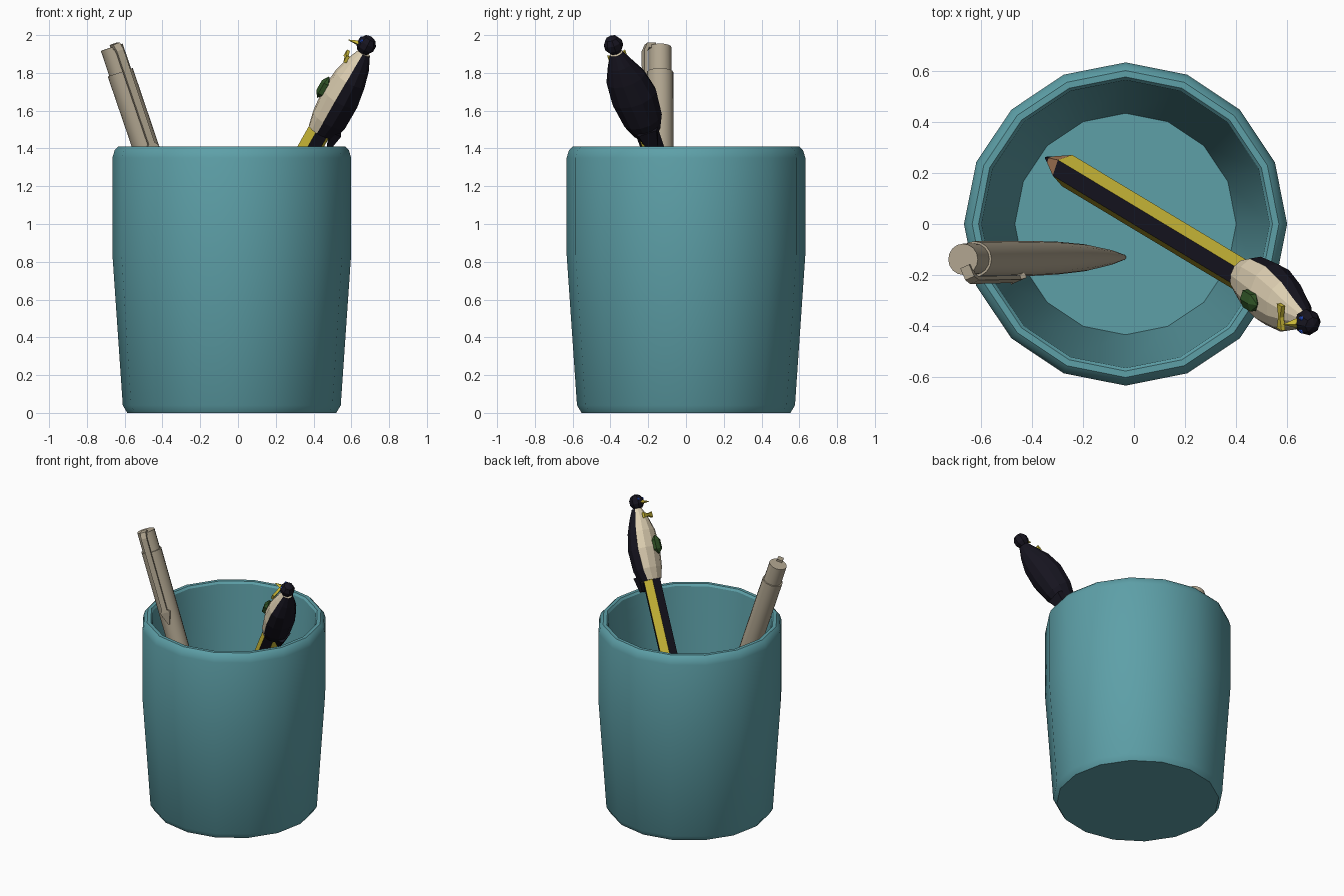
import bpy, bmesh
from math import sin, cos, radians, pi
from mathutils import Vector, Matrix

if "Cube" in bpy.data.objects:
    bpy.data.objects.remove(bpy.data.objects["Cube"])


def material(name, r, g, b):
    m = bpy.data.materials.new(name)
    m.diffuse_color = (r, g, b, 1)
    m.use_nodes = True
    m.node_tree.nodes["Principled BSDF"].inputs["Base Color"].default_value = m.diffuse_color
    return m


TEAL = material("teal", .11, .35, .39)
BEIGE = material("beige", .44, .38, .28)
YELLOW = material("yellow", .62, .5, .04)
BLACK = material("black", .008, .007, .014)
WOOD = material("wood", .4, .2, .1)
CREAM = material("cream", .72, .62, .44)
GREEN = material("green", .03, .09, .02)
BLUE = material("blue", .02, .08, .6)


def frame(origin, axis, side):
    """Local x = side made square to axis, local z = axis."""
    z = Vector(axis).normalized()
    x = Vector(side)
    x = (x - z * x.dot(z)).normalized()
    y = z.cross(x)
    m = Matrix((x, y, z)).transposed().to_4x4()
    m.translation = origin
    return m


def loft(name, rings, mats, m=Matrix(), pick=None, smooth=False, caps=(True, True)):
    """Skin a list of equal-sized rings; pick(level, side) chooses the material."""
    bm = bmesh.new()
    vs = [[bm.verts.new(m @ Vector(p)) for p in r] for r in rings]
    n = len(rings[0])
    for i in range(len(vs) - 1):
        for k in range(n):
            j = (k + 1) % n
            f = bm.faces.new((vs[i][k], vs[i][j], vs[i + 1][j], vs[i + 1][k]))
            f.material_index = pick(i, k) if pick else 0
    if caps[0]:
        bm.faces.new(vs[0][::-1]).material_index = pick(0, 0) if pick else 0
    if caps[1]:
        bm.faces.new(vs[-1]).material_index = pick(len(vs) - 2, 0) if pick else 0
    bmesh.ops.recalc_face_normals(bm, faces=bm.faces)
    me = bpy.data.meshes.new(name)
    bm.to_mesh(me)
    bm.free()
    for mat in mats:
        me.materials.append(mat)
    ob = bpy.data.objects.new(name, me)
    bpy.context.collection.objects.link(ob)
    if smooth:
        bpy.ops.object.select_all(action='DESELECT')
        ob.select_set(True)
        bpy.context.view_layer.objects.active = ob
        bpy.ops.object.shade_smooth_by_angle(angle=radians(30))
    return ob


def circle(r, z, n, start=0, x=0, y=0):
    return [(x + r * cos(start + 2 * pi * k / n), y + r * sin(start + 2 * pi * k / n), z)
            for k in range(n)]


def ball(name, mat, centre, size, m, seg=8, levels=5):
    """Low-poly ellipsoid in a local frame."""
    c = Vector(centre)
    rings = []
    for i in range(levels + 1):
        a = pi * (.02 + .96 * i / levels)
        rings.append([(c.x + size[0] * p[0], c.y + size[1] * p[1], c.z - size[2] * cos(a))
                      for p in circle(sin(a), 0, seg)])
    return loft(name, rings, [mat], m)


# Cup: outer wall, rim and inner wall in one turned profile
cup_profile = [(.553, 0), (.577, .04), (.632, .84), (.632, 1.35), (.62, 1.39),
               (.60, 1.41), (.575, 1.41), (.563, 1.395), (.433, .08)]
loft("cup", [circle(r, z, 16, x=-.033) for r, z in cup_profile], [TEAL], smooth=True)

# Pen: tapered barrel, narrower cap end, spring clip
pen = frame((-.04, -.13, .09), (-.629, -.008, 1.847), (.4, -.9, 0))
pen_profile = [(.01, 0), (.03, .17), (.053, .48), (.064, .8), (.069, 1.15), (.070, 1.81)]
loft("pen_barrel", [circle(r, z, 16) for r, z in pen_profile], [BEIGE], pen, smooth=True)
loft("pen_cap", [circle(.061, z, 16) for z in (1.79, 1.95)], [BEIGE], pen, smooth=True)
# inner offset, inner height, outer offset, outer height, half width
clip = [(.03, 1.93, .03, 1.965, .02), (.07, 1.935, .08, 1.96, .02), (.08, 1.91, .097, 1.92, .02),
        (.078, 1.40, .095, 1.40, .018), (.07, 1.38, .095, 1.38, .035), (.068, 1.29, .08, 1.29, .004)]
loft("pen_clip", [[(a, -w, b), (a, w, b), (c, w, d), (c, -w, d)] for a, b, c, d, w in clip],
     [BEIGE], pen)

# Pencil: striped hexagonal shaft, wooden cone, dark lead
AXIS = (.472, -.284, .835)
BASE = (.385, -.18, 1.41)
pencil = frame(BASE, AXIS, (.516, .857, 0))
turn = radians(15)
loft("pencil_shaft", [circle(.065, z, 6, turn) for z in (-1.37, .25)], [YELLOW, BLACK], pencil,
     lambda i, k: k % 2)
loft("pencil_point", [circle(r, z, 6, turn) for r, z in ((.003, -1.55), (.02, -1.5), (.065, -1.37))],
     [BLACK, WOOD], pencil, lambda i, k: i)

# Bird topper frame: x = facing direction, y = sideways, z = along the pencil
bird = frame(BASE, AXIS, (-.88, -.15, .45))
SEG = 12
# height, front depth, back depth, half width, sideways centre
body = [(.10, .065, .09, .075, 0), (.18, .082, .112, .108, 0), (.32, .095, .112, .125, .005),
        (.44, .085, .092, .108, .015), (.53, .062, .068, .068, .02), (.60, .035, .035, .035, .02)]
body_rings = [[((f if x > 0 else b) * x, off + w * y, s)
               for x, y, _ in circle(1, 0, SEG, pi / SEG)] for s, f, b, w, off in body]
loft("bird_body", body_rings, [BLACK, CREAM], bird,
     lambda i, k: int(cos(2 * pi * (k + 1) / SEG) > .1))

# Tail wedge under the back
loft("bird_tail", [[(-.075, -.03, .04), (-.075, .03, .04), (-.095, .03, .04), (-.095, -.03, .04)],
                   [(-.05, -.07, .14), (-.05, .07, .14), (-.108, .05, .14), (-.108, -.05, .14)]],
     [BLACK], bird)

# Head, eyes and beak
ball("bird_head", BLACK, (.012, .02, .645), (.052, .052, .054), bird)
for s in (-1, 1):
    ball("bird_eye", BLUE, (.046, .02 + s * .026, .66), (.012, .011, .011), bird, 6, 3)
loft("bird_beak", [[(.05, .02 + y, .636 + z) for y, z in ((-.022, 0), (0, -.014), (.022, 0), (0, .016))],
                   [(.108, .02 + y, .626 + z) for y, z in ((-.002, 0), (0, -.002), (.002, 0), (0, .002))]],
     [YELLOW], bird)

# Bow tie: two flared halves meeting at a knot
bow = [(-.03, .02), (.02, .007), (.07, .02)]
loft("bow_tie", [[(.065, y, .54 - h), (.082, y, .54 - h), (.082, y, .54 + h), (.065, y, .54 + h)]
                 for y, h in bow], [YELLOW], bird)

# Faceted green parcel held on the belly
ball("green_parcel", GREEN, (.1, .012, .327), (.028, .046, .066), bird, 6, 3)
